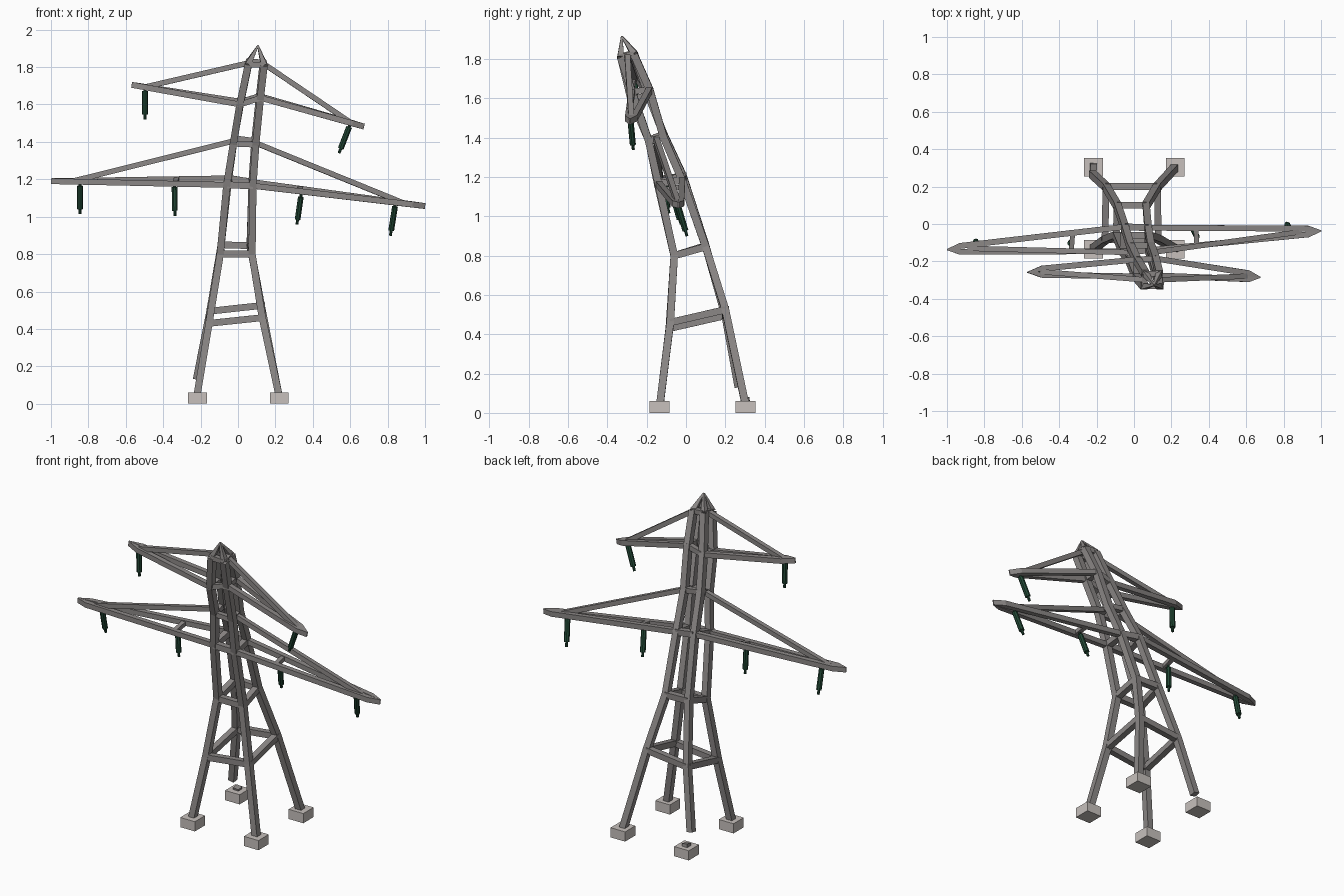
import bpy, bmesh
from mathutils import Vector

if "Cube" in bpy.data.objects:
    bpy.data.objects.remove(bpy.data.objects["Cube"])


def material(name, rgb):
    m = bpy.data.materials.new(name)
    m.diffuse_color = (*rgb, 1)
    m.use_nodes = True
    m.node_tree.nodes["Principled BSDF"].inputs["Base Color"].default_value = m.diffuse_color
    return m


steel = material("dark_steel", (0.26, 0.245, 0.24))
concrete = material("concrete", (0.57, 0.53, 0.505))
green = material("insulator_green", (0.016, 0.065, 0.036))


def finish(name, bm, mat):
    bmesh.ops.recalc_face_normals(bm, faces=bm.faces)
    me = bpy.data.meshes.new(name)
    bm.to_mesh(me)
    bm.free()
    me.materials.append(mat)
    ob = bpy.data.objects.new(name, me)
    bpy.context.collection.objects.link(ob)
    return ob


def sweep(name, pts, w, ref=(0, 0, 1), sides=None, ups=None):
    """Bar following a polyline; sides/ups scale its width and height per point."""
    pts = [Vector(p) for p in pts]
    sides, ups = sides or [1] * len(pts), ups or [1] * len(pts)
    bm = bmesh.new()
    rings = []
    for i, p in enumerate(pts):
        a, b = pts[max(i - 1, 0)], pts[min(i + 1, len(pts) - 1)]
        d1 = (p - a).normalized() if i else (b - p).normalized()
        d2 = (b - p).normalized() if i < len(pts) - 1 else d1
        t = (d1 + d2).normalized()
        s = t.cross(Vector(ref)).normalized()
        u = s.cross(t)
        hs, hu = w / 2 * sides[i], w / 2 * ups[i]
        rings.append([bm.verts.new(p + s * x * hs + u * y * hu)
                      for x, y in ((-1, -1), (1, -1), (1, 1), (-1, 1))])
    for r, q in zip(rings, rings[1:]):
        for k in range(4):
            bm.faces.new((r[k], r[(k + 1) % 4], q[(k + 1) % 4], q[k]))
    bm.faces.new(rings[0])
    bm.faces.new(rings[-1])
    return finish(name, bm, steel)


def rod(bm, a, b, r, n=8):
    d = b - a
    m = d.to_track_quat('Z', 'Y').to_matrix().to_4x4()
    m.translation = (a + b) / 2
    bmesh.ops.create_cone(bm, cap_ends=True, segments=n, radius1=r, radius2=r,
                          depth=d.length, matrix=m)


def lerp(a, b, t):
    return Vector(a).lerp(Vector(b), t)


# Leg joints, bottom to top
apex = (0.107, -0.327, 1.915)
legs = {
    "front_left": [(-0.22, -0.133, 0.04), (-0.155, -0.085, 0.43), (-0.095, -0.06, 0.80),
                   (-0.06, -0.145, 1.17), (-0.025, -0.19, 1.39), (0.01, -0.28, 1.60),
                   (0.055, -0.332, 1.815)],
    "front_right": [(0.22, -0.133, 0.04), (0.13, -0.08, 0.46), (0.075, -0.06, 0.80),
                    (0.08, -0.14, 1.165), (0.095, -0.19, 1.385), (0.12, -0.275, 1.635),
                    (0.14, -0.332, 1.81)],
    "back_right": [(0.22, 0.303, 0.04), (0.125, 0.20, 0.525), (0.065, 0.10, 0.845),
                   (0.075, -0.02, 1.185), (0.09, -0.115, 1.405), (0.115, -0.185, 1.645),
                   (0.135, -0.265, 1.825)],
    "back_left": [(-0.222, 0.266, 0.133), (-0.15, 0.20, 0.495), (-0.09, 0.10, 0.85),
                  (-0.05, -0.015, 1.205), (-0.02, -0.115, 1.42), (0.015, -0.19, 1.615),
                  (0.06, -0.265, 1.83)],
}
for n, pts in legs.items():
    sweep(n + "_leg", pts, 0.038, (0, 1, 0))
    sweep(n + "_peak", [pts[-1], apex], 0.032, (0, 1, 0), [1, 0.25], [1, 0.25])
FL, FR, BR, BL = (legs[k] for k in ("front_left", "front_right", "back_right", "back_left"))

# Horizontal rings joining the legs
for i in range(1, 7):
    corners = [FL[i], FR[i], BR[i], BL[i]]
    for k in range(4):
        sweep(f"ring_{i}_bar_{k}", [corners[k], corners[(k + 1) % 4]],
              0.036 if i < 4 else 0.03)

# Footings and the stump of the broken leg
for x in (-0.216, 0.22):
    for y in (-0.135, 0.303):
        bm = bmesh.new()
        bmesh.ops.create_cube(bm, size=1)
        for v in bm.verts:
            v.co = (x + v.co.x * 0.1, y + v.co.y * 0.1, 0.03 + v.co.z * 0.06)
        finish("footing", bm, concrete)
sweep("broken_leg_stump", [(-0.22, 0.31, 0.04), (-0.215, 0.304, 0.075)], 0.036, (0, 1, 0))


# Crossarms: two chords meeting in pointed tips, one upper brace per side
def crossarm(name, i, left, right, brace_end):
    for side, L, R, dy in (("front", FL, FR, -0.011), ("back", BL, BR, 0.011)):
        off = Vector((0, dy, 0))
        inner_l = lerp(left, L[i], 0.075 / abs(left[0])) + off
        inner_r = lerp(right, R[i], 0.075 / right[0]) + off
        sweep(f"{name}_{side}_chord", [left, inner_l, L[i], R[i], inner_r, right], 0.031,
              sides=[0.2, 1, 1, 1, 1, 0.2])
    k = i + 1
    for s, f, b, tip in (("left", FL, BL, left), ("right", FR, BR, right)):
        end = lerp(tip, lerp(f[i], b[i], 0.5), brace_end)
        sweep(f"{name}_{s}_brace", [lerp(f[k], b[k], 0.5), end], 0.028)


low_l, low_r = (-1.0, -0.137, 1.19), (1.0, -0.037, 1.057)
crossarm("lower_arm", 3, low_l, low_r, 0.12)
crossarm("upper_arm", 5, (-0.568, -0.258, 1.705), (0.673, -0.285, 1.482), 0.12)

# Struts between the lower chords where the inner insulators hang
for s, tip, f, b in (("left", low_l, FL, BL), ("right", low_r, FR, BR)):
    t = (abs(tip[0]) - 0.335) / abs(tip[0] - f[3][0])
    sweep(s + "_arm_strut", [lerp(tip, f[3], t), lerp(tip, b[3], t)], 0.026)

# Hanging insulators: thick body on a thin rod
hangers = [((-0.845, -0.125, 1.18), (-0.845, -0.087, 1.015)),
           ((-0.34, -0.105, 1.175), (-0.337, -0.097, 1.005)),
           ((0.338, -0.072, 1.12), (0.315, -0.025, 0.96)),
           ((0.842, -0.045, 1.07), (0.815, 0.005, 0.90)),
           ((-0.497, -0.26, 1.69), (-0.497, -0.255, 1.52)),
           ((0.60, -0.283, 1.495), (0.54, -0.268, 1.34))]
for top, bottom in hangers:
    bm = bmesh.new()
    a, b = Vector(top), Vector(bottom)
    rod(bm, a, b, 0.008)
    rod(bm, a.lerp(b, 0.1), a.lerp(b, 0.84), 0.016)
    finish("insulator", bm, green)
